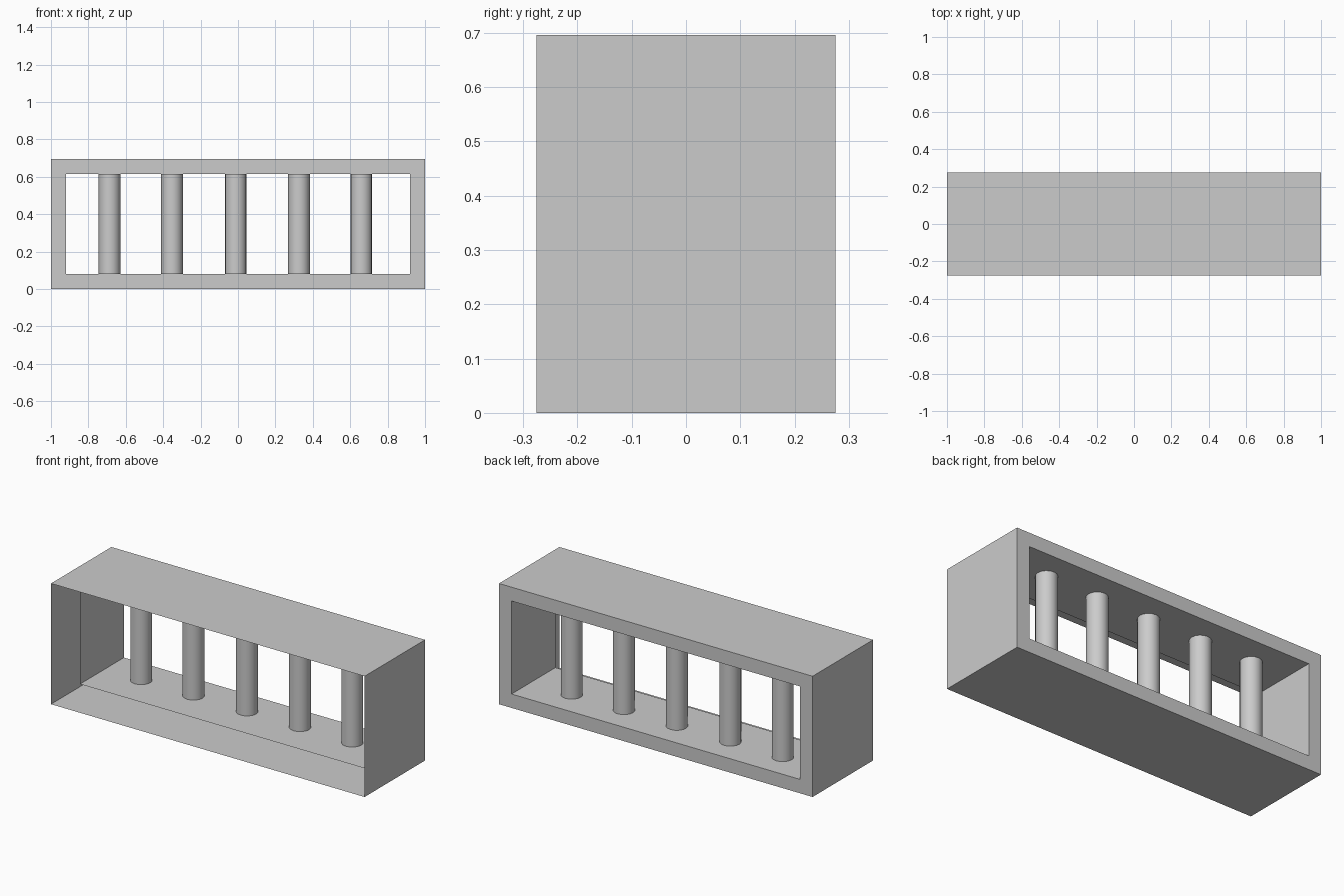
import bpy, bmesh
from math import radians

if "Cube" in bpy.data.objects:
    bpy.data.objects.remove(bpy.data.objects["Cube"])

W, D, H, T = 1.0, 0.275, 0.696, 0.08   # half width, half depth, height, rim width
TUNNEL_FRONT = -0.125                   # inner lining stops short of the open front


def ring(bm, x, z0, z1, y):
    return [bm.verts.new(p) for p in ((-x, y, z0), (x, y, z0), (x, y, z1), (-x, y, z1))]


def bridge(bm, a, b):
    for i in range(4):
        j = (i + 1) % 4
        bm.faces.new((a[i], a[j], b[j], b[i]))


# Open-front casing: outer shell, back rim, inner lining (sheet surfaces)
bm = bmesh.new()
rings = [ring(bm, W, 0, H, -D),
         ring(bm, W, 0, H, D),
         ring(bm, W - T, T, H - T, D),
         ring(bm, W - T, T, H - T, TUNNEL_FRONT)]
for a, b in zip(rings, rings[1:]):
    bridge(bm, a, b)
mesh = bpy.data.meshes.new("casing")
bm.to_mesh(mesh)
bm.free()
casing = bpy.data.objects.new("casing", mesh)
bpy.context.collection.objects.link(casing)

# Row of round bars between the lining floor and ceiling
for i, x in enumerate((-0.687, -0.353, -0.012, 0.326, 0.659)):
    bpy.ops.mesh.primitive_cylinder_add(vertices=16, radius=0.058, depth=H - 2 * T,
                                        location=(x, 0.10, H / 2))
    bpy.context.object.name = f"bar_{i + 1}"
    bpy.ops.object.shade_smooth_by_angle(angle=radians(35))
